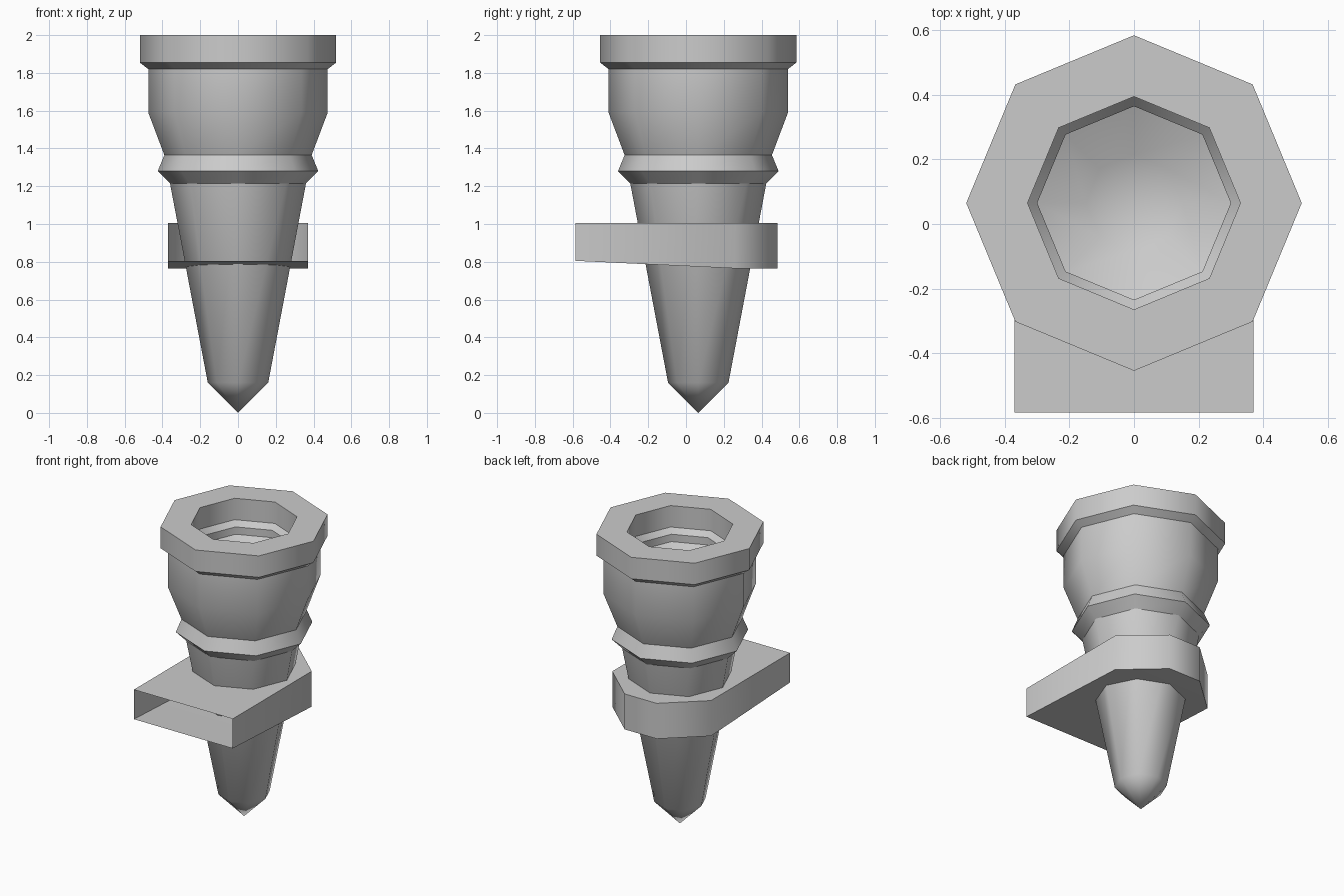
import bpy, bmesh
from math import sin, cos, tau, radians

if "Cube" in bpy.data.objects:
    bpy.data.objects.remove(bpy.data.objects["Cube"], do_unlink=True)

SIDES = 8
CENTRE_Y = 0.065

metal = bpy.data.materials.new("plain_grey")
metal.use_nodes = True
GREY = (0.6, 0.6, 0.6, 1)
metal.diffuse_color = GREY
metal.node_tree.nodes["Principled BSDF"].inputs["Base Color"].default_value = GREY


def finish(name, bm, angle):
    mesh = bpy.data.meshes.new(name)
    bm.to_mesh(mesh)
    bm.free()
    mesh.materials.append(metal)
    obj = bpy.data.objects.new(name, mesh)
    bpy.context.collection.objects.link(obj)
    bpy.ops.object.select_all(action='DESELECT')
    obj.select_set(True)
    bpy.context.view_layer.objects.active = obj
    bpy.ops.object.shade_smooth_by_angle(angle=radians(angle))
    return obj


def lathe(name, profile):
    """Turn (radius, height) points into an eight-sided shell."""
    bm = bmesh.new()
    rings = []
    for r, z in profile:
        count = SIDES if r > 0 else 1
        ring = [bm.verts.new((r * cos(tau * i / SIDES),
                              CENTRE_Y + r * sin(tau * i / SIDES), z))
                for i in range(count)]
        rings.append(ring)
    for low, high in zip(rings, rings[1:]):
        for i in range(SIDES):
            j = (i + 1) % SIDES
            corners = [low[i % len(low)], low[j % len(low)],
                       high[j % len(high)], high[i % len(high)]]
            bm.faces.new(list(dict.fromkeys(corners)))
    return finish(name, bm, 46)


# Tapered spike and collar
lathe("spike", [(0, 0), (0.16, 0.16), (0.36, 1.215)])
lathe("collar", [(0.36, 1.215), (0.425, 1.28), (0.39, 1.365)])

# Cup with thick rim
lathe("cup_wall", [(0.39, 1.365), (0.475, 1.59), (0.475, 1.82)])
lathe("rim", [(0.475, 1.82), (0.52, 1.855), (0.52, 2), (0.33, 2), (0.33, 1.855)])

# Stepped socket inside the rim
lathe("socket_ledge", [(0.33, 1.855), (0.30, 1.82)])
lathe("socket_wall", [(0.30, 1.82), (0.30, 1.77)])
lathe("socket_floor", [(0.30, 1.77), (0.15, 1.70), (0, 1.66)])

# Wall bracket: a hollow sleeve, open at the front, with a sloping underside
half = [(0.37, -0.585), (0.37, 0.26), (0.12, 0.485)]
outline = half + [(-x, y) for x, y in reversed(half)]
bm = bmesh.new()
top = [bm.verts.new((x, y, 1.005)) for x, y in outline]
base = [bm.verts.new((x, y, 0.805 if y < 0 else 0.765)) for x, y in outline]
bm.faces.new(top)
for i in range(len(outline) - 1):
    bm.faces.new([base[i], base[i + 1], top[i + 1], top[i]])
bm.faces.new([base[1], base[0], base[5], base[4]])
bm.faces.new([base[4], base[3], base[2], base[1]])
finish("bracket", bm, 50)
